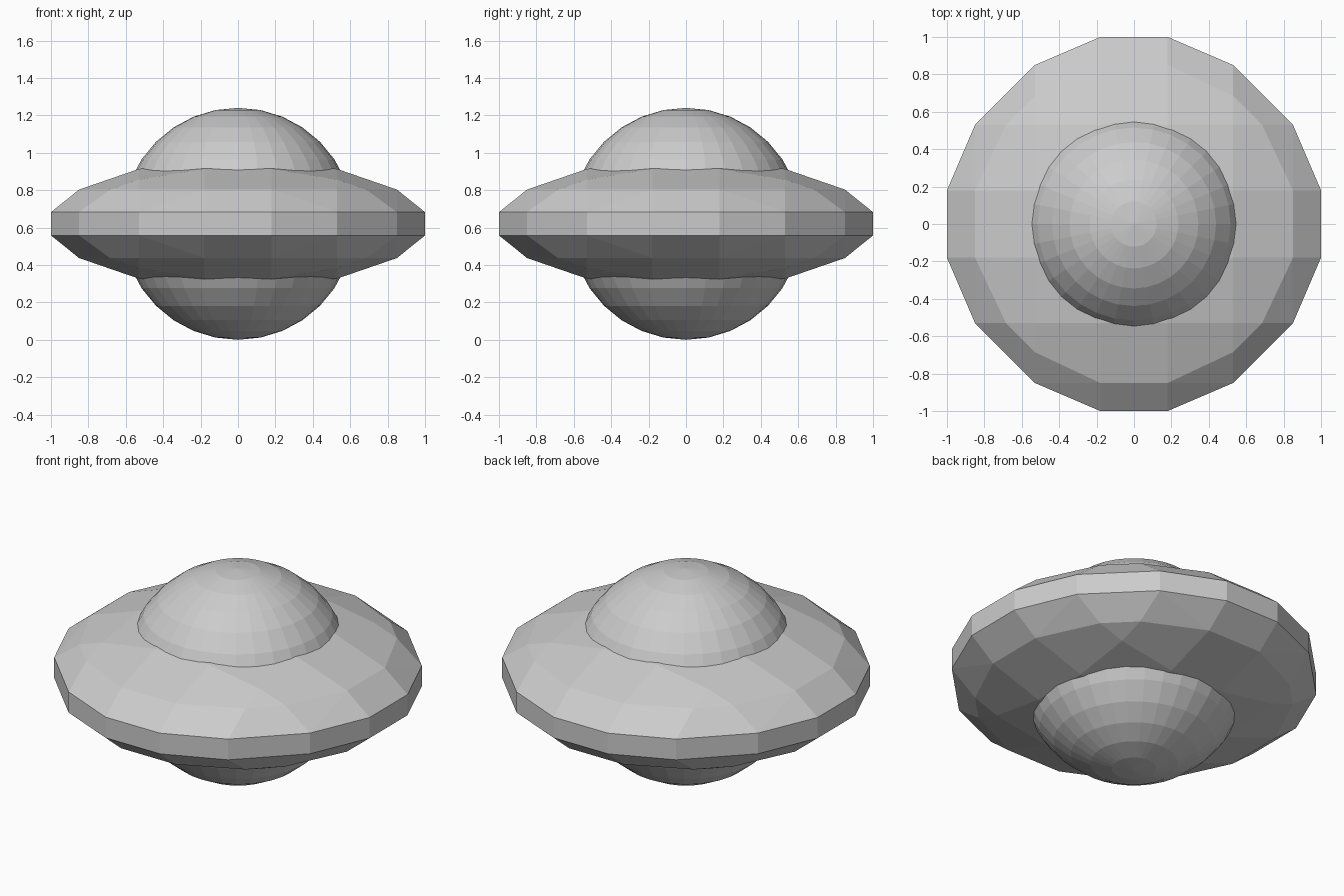
import bpy, bmesh
from itertools import permutations, product
from mathutils import Matrix, Vector

default_cube = bpy.data.objects.get("Cube")
if default_cube:
    bpy.data.objects.remove(default_cube)

CENTRE = Vector((0, 0, 0.62))

grey = bpy.data.materials.new("light_grey")
grey.use_nodes = True
grey.diffuse_color = (0.6, 0.6, 0.6, 1)
grey.node_tree.nodes["Principled BSDF"].inputs["Base Color"].default_value = grey.diffuse_color


def finish(name, bm):
    """Turn a bmesh into a flat-shaded grey object."""
    bmesh.ops.recalc_face_normals(bm, faces=bm.faces)
    mesh = bpy.data.meshes.new(name)
    bm.to_mesh(mesh)
    bm.free()
    mesh.materials.append(grey)
    obj = bpy.data.objects.new(name, mesh)
    obj.location = CENTRE
    bpy.context.collection.objects.link(obj)


# Saucer disc: a twice-bevelled cube, rounded to a faceted ball, then flattened
corners = set()
for kind in ((1, 0.18, 0.18), (0.85, 0.53, 0.18), (0.685, 0.53, 0.53)):
    for point in permutations(kind):
        for signs in product((-1, 1), repeat=3):
            corners.add(tuple(p * s for p, s in zip(point, signs)))

bm = bmesh.new()
for corner in sorted(corners):
    bm.verts.new(corner)
bmesh.ops.convex_hull(bm, input=bm.verts)
bmesh.ops.dissolve_limit(bm, angle_limit=0.02, verts=bm.verts, edges=bm.edges)
bmesh.ops.scale(bm, vec=(1, 1, 0.345), verts=bm.verts)
finish("saucer_disc", bm)

# Core ball: shows as the dome above and the belly below the disc
bm = bmesh.new()
bmesh.ops.create_uvsphere(bm, u_segments=32, v_segments=16, radius=0.62)
finish("dome_and_belly", bm)
